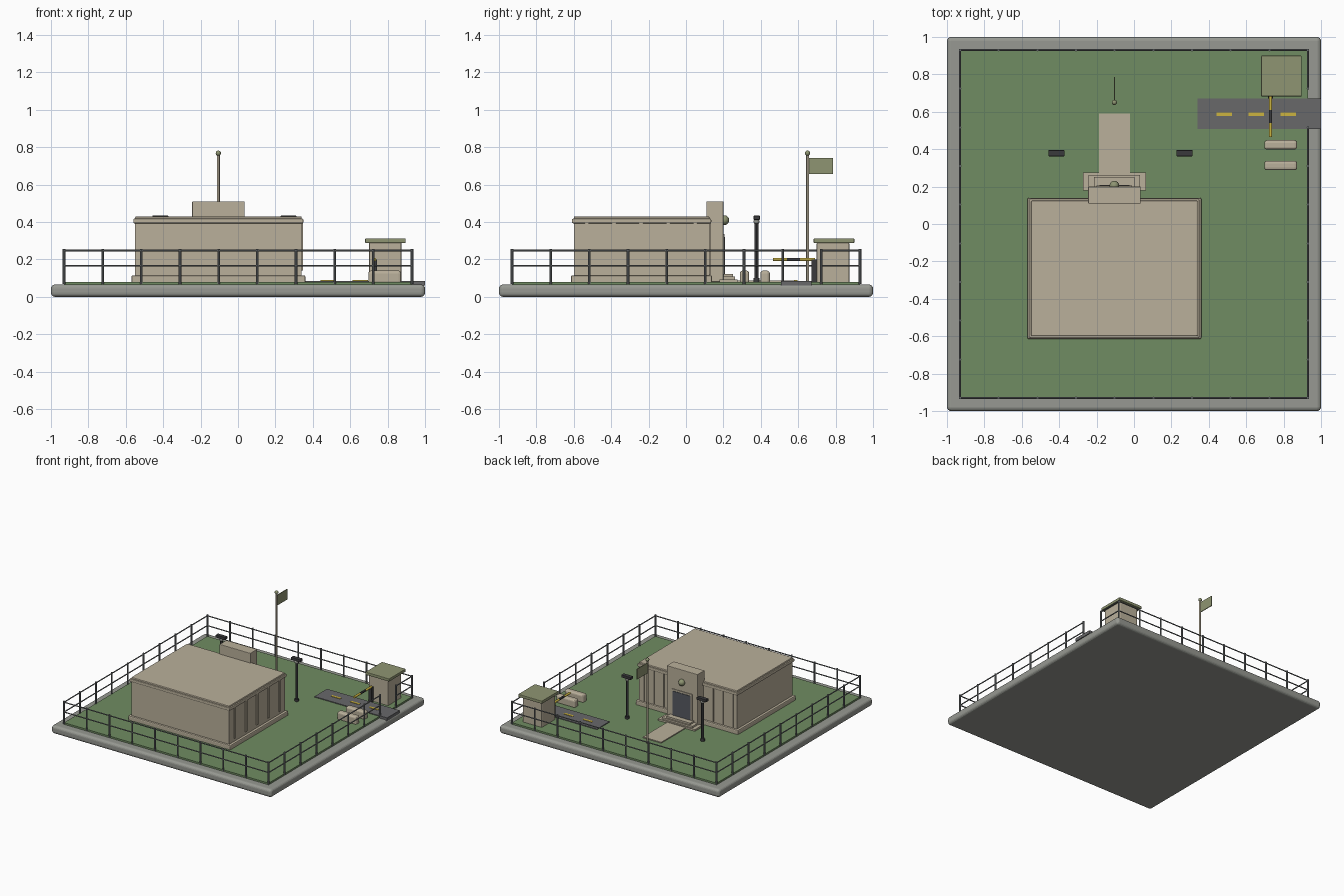
import bpy
from mathutils import Vector

cube = bpy.data.objects.get("Cube")
if cube:
    bpy.data.objects.remove(cube, do_unlink=True)


def material(name, hex_code):
    channels = [int(hex_code[i:i + 2], 16) / 255 for i in (0, 2, 4)]
    colour = [c / 12.92 if c < 0.04 else ((c + 0.055) / 1.055) ** 2.4 for c in channels] + [1]
    m = bpy.data.materials.new(name)
    m.use_nodes = True
    m.diffuse_color = colour
    m.node_tree.nodes["Principled BSDF"].inputs["Base Color"].default_value = colour
    return m


STONE = material("sandstone", "BAB09B")
GRASS = material("grass green", "708C62")
CONCRETE = material("concrete grey", "979992")
ASPHALT = material("asphalt grey", "68686A")
OLIVE = material("olive", "8F9572")
YELLOW = material("warning yellow", "CCB440")
DARK = material("charcoal", "3A3A3C")
STEEL = material("fence steel", "74787A")
DOOR = material("door slate", "565A62")


def finish(ob, name, mat, bevel=0, segments=2):
    ob.name = name
    ob.data.materials.append(mat)
    if bevel:
        mod = ob.modifiers.new("Bevel", "BEVEL")
        mod.width = bevel
        mod.segments = segments
    return ob


def box(name, mat, x, y, z, bevel=0, segments=2):
    """Box given by its (low, high) range on each axis."""
    ranges = (x, y, z)
    bpy.ops.mesh.primitive_cube_add(size=1, location=[(a + b) / 2 for a, b in ranges])
    ob = bpy.context.object
    ob.scale = [b - a for a, b in ranges]
    bpy.ops.object.transform_apply(location=False, rotation=False, scale=True)
    return finish(ob, name, mat, bevel, segments)


def rod(name, mat, start, end, radius, sides=8):
    start, end = Vector(start), Vector(end)
    span = end - start
    bpy.ops.mesh.primitive_cylinder_add(vertices=sides, radius=radius, depth=span.length,
                                        location=(start + end) / 2)
    ob = bpy.context.object
    ob.rotation_euler = span.to_track_quat("Z", "Y").to_euler()
    bpy.ops.object.shade_smooth_by_angle()
    return finish(ob, name, mat)


def ball(name, mat, centre, radius):
    bpy.ops.mesh.primitive_uv_sphere_add(segments=16, ring_count=10, radius=radius, location=centre)
    bpy.ops.object.shade_smooth()
    return finish(bpy.context.object, name, mat)


GROUND = 0.08

# Ground slab and lawn
box("base_slab", CONCRETE, (-1, 1), (-1, 1), (0, 0.066), 0.022, 4)
box("lawn", GRASS, (-0.93, 0.93), (-0.93, 0.93), (0.05, GROUND))

# Main building
box("building_plinth", STONE, (-0.57, 0.36), (-0.615, 0.14), (0.07, 0.115), 0.008)
box("building_walls", STONE, (-0.55, 0.34), (-0.6, 0.125), (0.1, 0.41))
box("roof_slab", STONE, (-0.56, 0.35), (-0.61, 0.135), (0.393, 0.418), 0.006)
box("roof_cap", STONE, (-0.55, 0.34), (-0.6, 0.125), (0.41, 0.43), 0.006)

# Pilasters on the side and entrance walls
for i in range(5):
    y = -0.53 + i * 0.145
    box("side_pilaster", STONE, (0.335, 0.348), (y - 0.01, y + 0.01), (0.14, 0.395))
for x in (-0.51, -0.42, -0.33, 0.12, 0.21, 0.3):
    box("entrance_pilaster", STONE, (x - 0.01, x + 0.01), (0.12, 0.133), (0.12, 0.395))

# Entrance block with door, canopy and round emblem
MID = -0.105
box("entrance_block", STONE, (MID - 0.14, MID + 0.14), (0.11, 0.2), (0.08, 0.51), 0.003)
box("door_frame", STONE, (MID - 0.095, MID + 0.095), (0.19, 0.205), (0.11, 0.335))
box("door", DOOR, (MID - 0.08, MID + 0.08), (0.2, 0.209), (0.115, 0.32))
ball("emblem", OLIVE, (MID, 0.205, 0.41), 0.026)

# Entrance steps and path
for i in range(3):
    half = 0.168 - i * 0.03
    box("entrance_step", STONE, (MID - half, MID + half), (0.18, 0.275 - i * 0.012),
        (GROUND - 0.01, GROUND + 0.014 * (i + 1)))
box("path", STONE, (MID - 0.083, MID + 0.083), (0.26, 0.59), (0.07, 0.088))

# Flag and pole
rod("flag_pole", STONE, (MID, 0.65, 0.07), (MID, 0.65, 0.765), 0.008, 12)
ball("flag_pole_finial", OLIVE, (MID, 0.65, 0.768), 0.014)
box("flag", OLIVE, (MID - 0.003, MID + 0.003), (0.655, 0.787), (0.658, 0.743))

# Lamp posts
for x in (-0.415, 0.27):
    rod("lamp_base", DARK, (x, 0.377, 0.07), (x, 0.377, 0.1), 0.016, 12)
    rod("lamp_post", DARK, (x, 0.377, 0.07), (x, 0.377, 0.42), 0.011, 12)
    box("lamp_head", DARK, (x - 0.043, x + 0.043), (0.362, 0.395), (0.412, 0.434), 0.003)
    ball("lamp_bulb", CONCRETE, (x, 0.377, 0.403), 0.016)

# Road with dashed centre line
box("road", ASPHALT, (0.34, 1), (0.507, 0.67), (0.06, 0.086))
for x in (0.44, 0.612, 0.784):
    box("road_dash", YELLOW, (x, x + 0.083), (0.578, 0.597), (0.085, 0.089))

# Guard booth
box("booth_walls", STONE, (0.7, 0.875), (0.698, 0.873), (0.07, 0.292), 0.008)
box("booth_roof", OLIVE, (0.68, 0.896), (0.682, 0.9), (0.288, 0.312), 0.004)

# Gate barrier with striped arm
GATE = 0.73
box("barrier_post", DARK, (GATE - 0.013, GATE + 0.013), (0.672, 0.698), (0.07, 0.2))
for start, end, mat in ((0.465, 0.54, YELLOW), (0.54, 0.61, DARK), (0.61, 0.69, YELLOW)):
    rod("barrier_arm", mat, (GATE, start, 0.2), (GATE, end, 0.2), 0.009, 12)

# Concrete road blocks
for y in (0.288, 0.398):
    box("road_block", STONE, (0.697, 0.872), (y, y + 0.05), (0.07, 0.14), 0.014, 3)

# Perimeter fence, with a gap where the road passes
EDGE, BAYS = 0.93, 9
STEP = 2 * EDGE / BAYS


def along(side, t, z):
    return {"front": (t, -EDGE, z), "back": (t, EDGE, z),
            "left": (EDGE, t, z), "right": (-EDGE, t, z)}[side]


for side in ("front", "back", "left", "right"):
    for i in range(BAYS + 1):
        t = -EDGE + i * STEP
        if side in ("left", "right") or 0 < i < BAYS:
            rod("fence_post", STEEL, along(side, t, 0.07), along(side, t, 0.257), 0.007)
        if i < BAYS and not (side == "left" and i == 7):
            for z in (0.167, 0.248):
                rod("fence_rail", STEEL, along(side, t, z), along(side, t + STEP, z), 0.0045)
